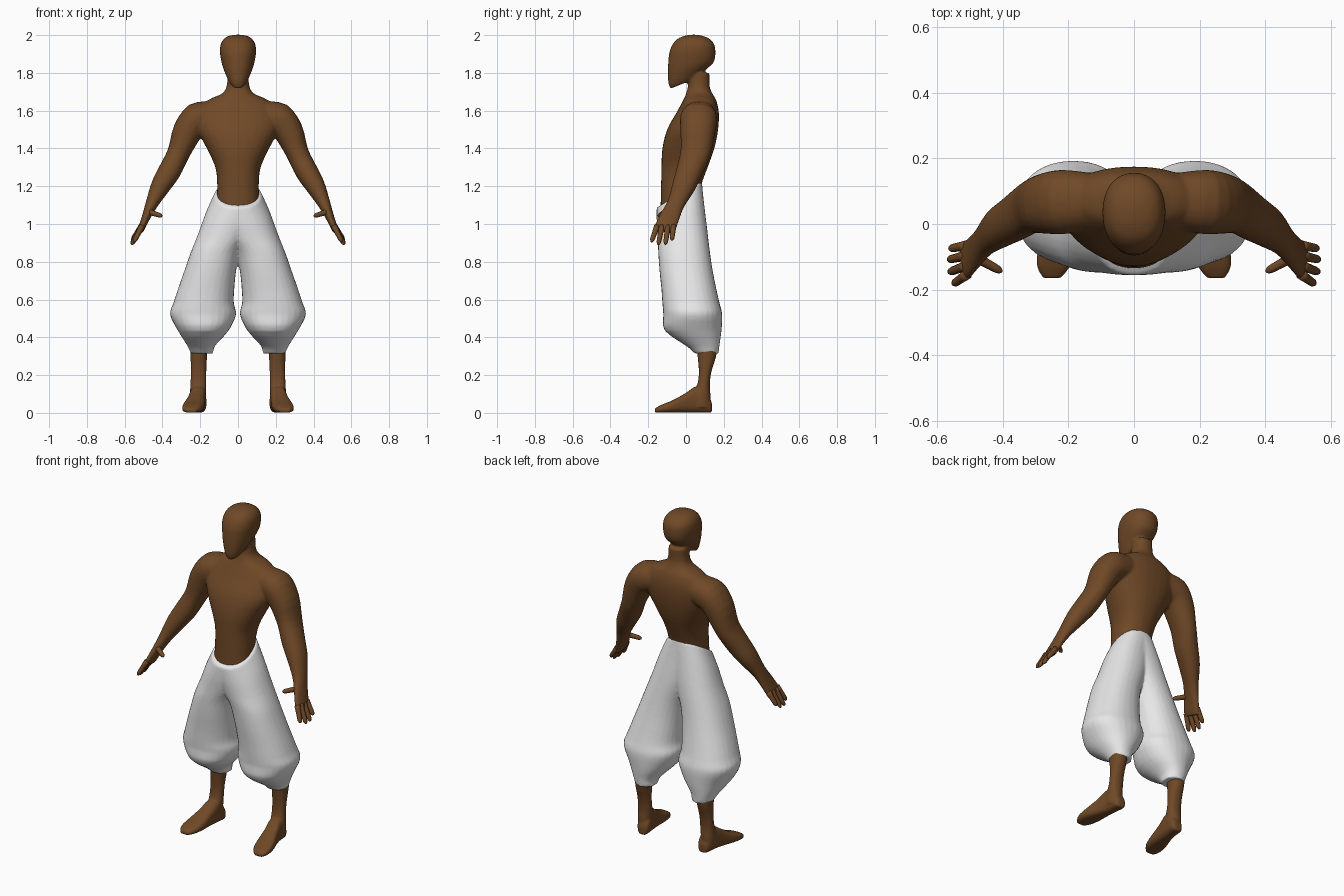
import bpy, bmesh, math
from mathutils import Vector

if "Cube" in bpy.data.objects:
    bpy.data.objects.remove(bpy.data.objects["Cube"])


def material(name, rgb):
    m = bpy.data.materials.new(name)
    m.diffuse_color = (*rgb, 1)
    m.use_nodes = True
    m.node_tree.nodes["Principled BSDF"].inputs["Base Color"].default_value = m.diffuse_color
    return m


SKIN = material("brown skin", (0.16, 0.066, 0.02))
CLOTH = material("white cloth", (0.8, 0.8, 0.8))


def flat_ring(x0, x1, y0, y1, z, tilt=0.0):
    """Ring lying level, or tilted so that it rises towards the back."""
    hy = (y1 - y0) / 2
    return (Vector(((x0 + x1) / 2, (y0 + y1) / 2, z)),
            Vector(((x1 - x0) / 2, 0, 0)), Vector((0, hy, tilt * hy)))


def path_rings(points, side):
    """Rings square to a path; each point is x, y, z, half thickness, half width along side."""
    pts = [Vector(p[:3]) for p in points]
    rings = []
    for i, p in enumerate(points):
        t = (pts[min(i + 1, len(pts) - 1)] - pts[max(i - 1, 0)]).normalized()
        v = Vector(side)
        v = (v - t * v.dot(t)).normalized()
        rings.append((pts[i], t.cross(v) * p[3], v * p[4]))
    return rings


def spline(a, b, c, d, t):
    return 0.5 * (2 * b + (c - a) * t + (2 * a - 5 * b + 4 * c - d) * t * t
                  + (3 * b - a - 3 * c + d) * t ** 3)


def loft(bm, rings, sx=1, n=24, sub=3, power=2.2):
    """Closed skin over smoothly interpolated rings; sx=-1 mirrors it."""
    smooth = []
    last = len(rings) - 1
    for i in range(last):
        q = [rings[max(0, min(last, i + k))] for k in (-1, 0, 1, 2)]
        for s in range(sub):
            smooth.append([spline(q[0][j], q[1][j], q[2][j], q[3][j], s / sub) for j in range(3)])
    smooth.append(rings[last])
    loops = []
    for c, u, v in smooth:
        loop = []
        for k in range(n):
            a = 2 * math.pi * k / n
            ca, sa = math.cos(a), math.sin(a)
            co = (c + u * math.copysign(abs(ca) ** (2 / power), ca)
                  + v * math.copysign(abs(sa) ** (2 / power), sa))
            loop.append(bm.verts.new((co.x * sx, co.y, co.z)))
        loops.append(loop)
    faces = [bm.faces.new(loops[0]), bm.faces.new(loops[-1])]
    for a, b in zip(loops, loops[1:]):
        for k in range(n):
            m = (k + 1) % n
            faces.append(bm.faces.new((a[k], a[m], b[m], b[k])))
    bmesh.ops.recalc_face_normals(bm, faces=faces)


def finish(bm, name, mat, voxel=0, smooth=0):
    mesh = bpy.data.meshes.new(name)
    bm.to_mesh(mesh)
    bm.free()
    mesh.materials.append(mat)
    mesh.shade_smooth()
    ob = bpy.data.objects.new(name, mesh)
    bpy.context.collection.objects.link(ob)
    if voxel:
        r = ob.modifiers.new("merge", 'REMESH')
        r.mode = 'VOXEL'
        r.voxel_size = voxel
        r.use_smooth_shade = True
        s = ob.modifiers.new("soften", 'SMOOTH')
        s.factor = 0.5
        s.iterations = smooth
    return ob


# Upper body: torso, neck, head and arms merged into one skin
torso = [(.115, -.135, .07, 1.08), (.11, -.132, .08, 1.2), (.12, -.13, .115, 1.3),
         (.165, -.125, .15, 1.4), (.215, -.1, .17, 1.5), (.215, -.05, .174, 1.59),
         (.16, -.015, .16, 1.655), (.085, .0, .14, 1.69), (.06, .01, .125, 1.73),
         (.055, .01, .125, 1.8)]
head = [(.04, -.083, .06, 1.745, .4), (.06, -.094, .11, 1.785, .35), (.08, -.096, .14, 1.83, .15),
        (.09, -.093, .152, 1.87, 0), (.096, -.088, .156, 1.91, 0), (.092, -.072, .15, 1.95, 0),
        (.075, -.045, .125, 1.98, 0), (.045, -.005, .085, 1.997, 0), (.012, .03, .05, 2.002, 0)]
arm = [(.12, .07, 1.575, .08, .085), (.215, .067, 1.555, .088, .098), (.268, .062, 1.49, .078, .092),
       (.315, .05, 1.375, .06, .08), (.362, .018, 1.28, .06, .07), (.41, -.012, 1.2, .052, .062),
       (.455, -.052, 1.11, .034, .047), (.485, -.085, 1.04, .023, .053),
       (.51, -.11, .98, .018, .058), (.517, -.115, .962, .015, .055)]
bm = bmesh.new()
loft(bm, [flat_ring(-w, w, a, b, z) for w, a, b, z in torso], n=32)
loft(bm, [flat_ring(-w, w, a, b, z, t) for w, a, b, z, t in head], n=32)
for sx in (1, -1):
    loft(bm, path_rings(arm, (0, 1, 0)), sx)
finish(bm, "upper_body", SKIN, 0.007, 6)

# Fingers and thumbs: base point, tip point
fingers = [((.51, -.066, .99), (.561, -.075, .915)), ((.51, -.096, .99), (.565, -.109, .892)),
           ((.51, -.127, .99), (.563, -.147, .89)), ((.508, -.153, .99), (.55, -.183, .905)),
           ((.475, -.105, 1.065), (.402, -.145, 1.042))]
for sx, side in ((1, "left"), (-1, "right")):
    bm = bmesh.new()
    for base, tip in fingers:
        a, b = Vector(base), Vector(tip)
        pts = [(*a.lerp(b, t), r, r) for t, r in ((0, .016), (.5, .0135), (.85, .012), (1, .005))]
        loft(bm, path_rings(pts, (0, 1, 0) if base[2] < 1 else (0, 0, 1)), sx, n=10, sub=2)
    finish(bm, side + "_fingers", SKIN)

# Lower legs and feet
shin = [(.155, .26, .05, .165, .40), (.163, .252, .06, .162, .31), (.168, .25, .068, .135, .22),
        (.168, .252, .06, .126, .15), (.17, .256, .03, .13, .09), (.172, .255, .02, .13, .03)]
foot = [(.204, .137, .05, .022), (.206, .118, .09, .038), (.212, .06, .14, .043),
        (.222, .0, .105, .047), (.235, -.07, .066, .056), (.245, -.13, .042, .05),
        (.25, -.165, .022, .026)]
for sx, side in ((1, "left"), (-1, "right")):
    bm = bmesh.new()
    loft(bm, [flat_ring(*r) for r in shin], sx)
    rings = [(Vector((x, y, h / 2 + .001)), Vector((w, 0, 0)), Vector((0, 0, h / 2)))
             for x, y, h, w in foot]
    loft(bm, rings, sx, power=2.8)
    finish(bm, side + "_lower_leg", SKIN, 0.006, 4)

# Baggy trousers: two legs sharing one tilted waist
trouser = [(.13, .25, .045, .172, .315, 0), (.122, .268, .01, .178, .355, .08),
           (.05, .318, -.112, .188, .435, 0), (.01, .36, -.12, .192, .52, 0),
           (.022, .343, -.125, .178, .58, 0), (.02, .32, -.13, .162, .65, 0),
           (.01, .285, -.14, .142, .75, 0), (-.012, .25, -.147, .127, .85, 0),
           (-.06, .21, -.15, .112, .95, .2), (-.1, .168, -.155, .095, 1.06, .45),
           (-.121, .121, -.156, .084, 1.158, .6)]
bm = bmesh.new()
for sx in (1, -1):
    loft(bm, [flat_ring(*r) for r in trouser], sx, n=28)
finish(bm, "trousers", CLOTH, 0.009, 3)
